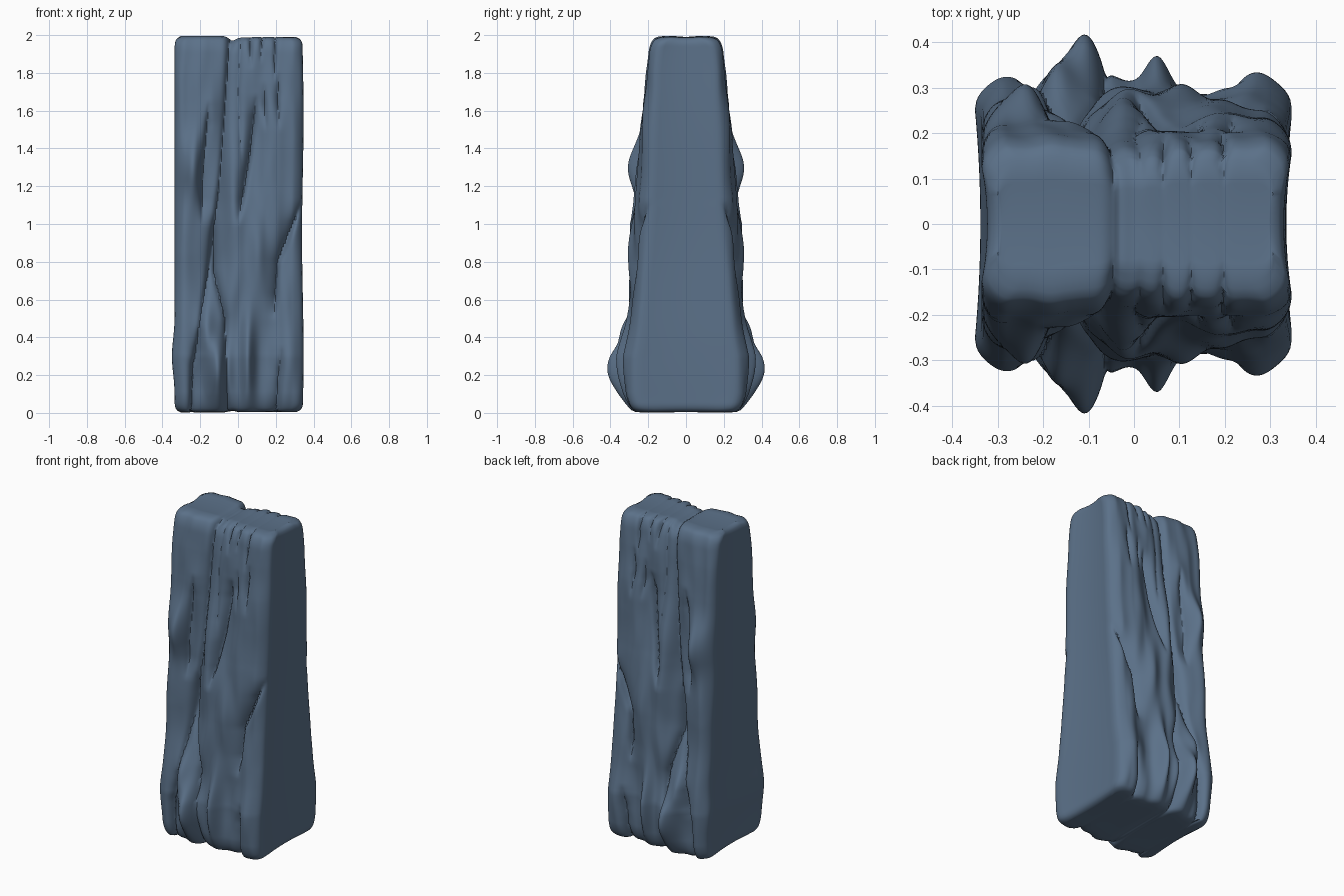
import bpy, bmesh, math
from mathutils import noise, Vector

cube = bpy.data.objects.get("Cube")
if cube:
    bpy.data.objects.remove(cube, do_unlink=True)

HEIGHT = 2.0


def lerp_path(points, t):
    """Piecewise linear value of (t, value) pairs."""
    for (t0, v0), (t1, v1) in zip(points, points[1:]):
        if t <= t1:
            k = max(0.0, (t - t0) / (t1 - t0))
            return v0 + (v1 - v0) * k
    return points[-1][1]


def fillet(dist, r):
    """Inset of a rounded corner at a distance from its end."""
    if dist >= r:
        return 0.0
    return r - math.sqrt(max(0.0, r * r - (r - dist) ** 2))


# Half depth of the tapering slab by height
DEPTH = [(0, .285), (.1, .297), (.3, .303), (.45, .285), (.8, .25), (1.2, .222),
         (1.6, .212), (1.8, .2), (2, .182)]

# Bulges on the broad faces: x, z, x radius, z radius, height
BULGES = [(-.105, .23, .06, .16, .108), (-.17, .43, .05, .13, .07),
          (.05, .28, .035, .2, .065), (.27, .24, .07, .25, .03),
          (.15, .3, .06, .3, -.025), (-.29, .3, .05, .3, .02),
          (-.29, 1.3, .05, .15, .03), (-.235, 1.3, .045, .16, .075),
          (-.27, .9, .06, .3, .03), (-.02, 1.15, .06, .4, .062),
          (.10, .85, .09, .35, .05), (.22, 1.25, .1, .35, .035),
          (-.2, 1.6, .09, .25, .018), (-.05, .62, .05, .15, .02)]

# Cracks: path of (z, x), left width, right width, depth
CRACKS = [
    ([(.3, -.23), (.5, -.2), (.8, -.15), (1.2, -.10), (1.6, -.07), (2.1, -.04)], .016, .04, .045),
    ([(-.1, -.05), (.5, -.07), (.75, -.13), (1.05, -.13)], .018, .014, .045),
    ([(1.0, .0), (1.35, .06), (1.68, .10)], .03, .011, .05),
    ([(.5, .19), (.8, .21), (1.12, .34)], .03, .012, .05),
    ([(-.1, .2), (.15, .21), (.35, .23)], .025, .012, .04),
    ([(-.1, -.25), (.25, -.24), (.45, -.2)], .012, .02, .045),
    ([(1.0, -.19), (1.2, -.19), (1.4, -.175), (1.65, -.155)], .012, .035, .035),
    ([(1.5, .15), (1.6, .14), (1.75, .14)], .02, .01, .03),
    ([(1.5, .22), (1.65, .21), (1.8, .22)], .02, .01, .03),
    ([(1.82, .07), (2.1, .06)], .015, .01, .03),
    ([(1.85, .12), (2.1, .13)], .01, .012, .025),
    ([(1.75, .19), (2.1, .2)], .012, .01, .025),
    ([(1.3, .02), (1.7, .0), (2.1, .02)], .03, .02, .018),
]


def groove(x, z):
    total = 0.0
    for path, left, right, depth in CRACKS:
        lo, hi = path[0][0], path[-1][0]
        if lo < z < hi:
            s = x - lerp_path(path, z)
            fade = min(1.0, (z - lo) / .12, (hi - z) / .12)
            total += depth * fade * math.exp(-abs(s) / (left if s < 0 else right))
    return min(total, .075)


def half_depth(x, z):
    d = lerp_path(DEPTH, z)
    for bx, bz, rx, rz, h in BULGES:
        d += h * math.exp(-((x - bx) / rx) ** 2 - ((z - bz) / rz) ** 2)
    d += .014 * noise.noise(Vector((x * 14, 3.0, z * 3.5)))
    return d - groove(x, z)


def rock_point(a, b, c):
    """Map a point of the unit box (a, b, c in -1..1) onto the rock."""
    a, c = (.6 * v + .4 * math.sin(v * math.pi / 2) for v in (a, c))
    z = (c + 1) * HEIGHT / 2
    end_dist = min(z, HEIGHT - z)
    end = fillet(end_dist, .05)
    left = .335 + .015 * math.exp(-((z - .3) / .12) ** 2) - .6 * end
    right = .343 + .004 * math.sin(z * 5) - .6 * end
    x = a * (left if a < 0 else right)
    edge = min(left + x, right - x)
    y = half_depth(x, z) - fillet(edge, .055) - .42 * fillet(end_dist, .09)
    # hollow narrow sides and the cracked top and bottom
    x -= math.copysign(.012 * (1 - b * b), a) * max(0, abs(a) - .9) * 10
    if abs(c) > .8:
        k = (abs(c) - .8) * 5
        dip = .8 * groove(x, z) * (.15 + .85 * b ** 4) + .015 * (1 - b * b)
        dip += .025 * math.exp(-((x + .03) / .025) ** 2) + .008 * (x > -.04)
        dip += .06 * max(0, abs(b) - .75)
        z -= math.copysign(dip * k * k * (.6 if c > 0 else .25), c)
    return Vector((x, b * y, z))


# Stone: six gridded sides of a box, shaped and welded
NX, NY, NZ = 130, 16, 120
bm = bmesh.new()


def add_side(n, m, place):
    rows = [[bm.verts.new(rock_point(*place(2 * i / n - 1, 2 * j / m - 1)))
             for j in range(m + 1)] for i in range(n + 1)]
    for r0, r1 in zip(rows, rows[1:]):
        for j in range(m):
            bm.faces.new((r0[j], r1[j], r1[j + 1], r0[j + 1]))


for s in (-1, 1):
    add_side(NX, NZ, lambda u, v: (u, s, v))
    add_side(NY, NZ, lambda u, v: (s, u, v))
    add_side(NX, NY, lambda u, v: (u, v, s))
bmesh.ops.remove_doubles(bm, verts=bm.verts, dist=.0003)
bmesh.ops.recalc_face_normals(bm, faces=bm.faces)
mesh = bpy.data.meshes.new("standing_stone")
bm.to_mesh(mesh)
bm.free()

stone = bpy.data.objects.new("standing_stone", mesh)
bpy.context.collection.objects.link(stone)

# Slate blue stone colour
slate = bpy.data.materials.new("slate_blue")
slate.use_nodes = True
colour = (.105, .165, .25, 1)
slate.diffuse_color = colour
slate.node_tree.nodes["Principled BSDF"].inputs["Base Color"].default_value = colour
mesh.materials.append(slate)

bpy.ops.object.select_all(action='DESELECT')
stone.select_set(True)
bpy.context.view_layer.objects.active = stone
bpy.ops.object.shade_smooth_by_angle(angle=math.radians(50))
